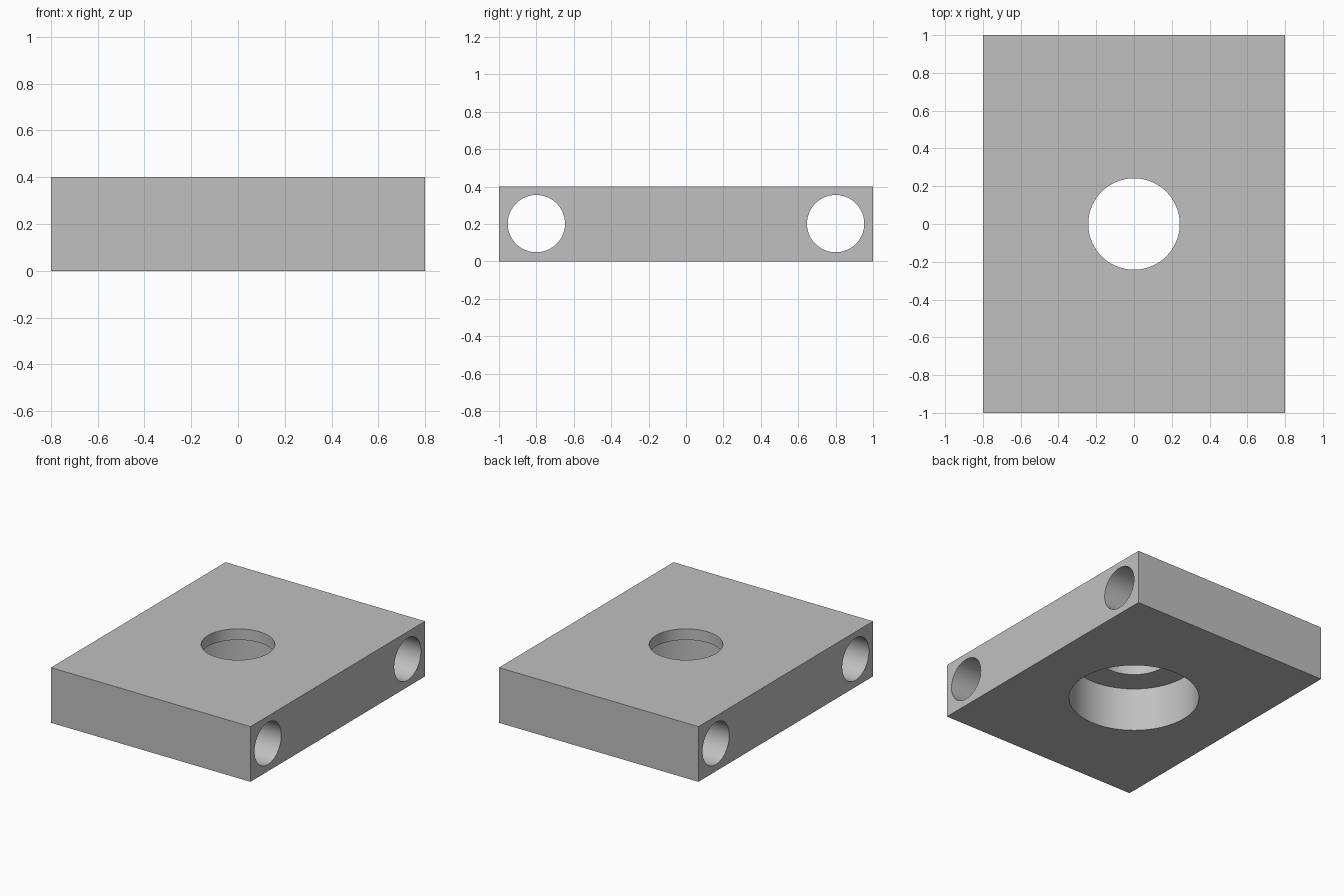
import bpy
import math

old = bpy.data.objects.get("Cube")
if old:
    bpy.data.objects.remove(old, do_unlink=True)

WIDTH, LENGTH, HEIGHT = 1.6, 2.0, 0.4
LEDGE_Z = 0.32

grey = bpy.data.materials.new("plain_grey")
grey.use_nodes = True
colour = (0.53, 0.53, 0.53, 1)
grey.diffuse_color = colour
grey.node_tree.nodes["Principled BSDF"].inputs["Base Color"].default_value = colour

# Rectangular block
bpy.ops.mesh.primitive_cube_add(size=1, location=(0, 0, HEIGHT / 2))
block = bpy.context.object
block.name = "drilled_block"
block.scale = (WIDTH, LENGTH, HEIGHT)
bpy.ops.object.transform_apply(location=True, rotation=False, scale=True)
block.data.materials.append(grey)


def drill(name, radius, depth, location, rotation=(0, 0, 0)):
    """Cut a round hole through the block."""
    bpy.ops.mesh.primitive_cylinder_add(vertices=96, radius=radius, depth=depth,
                                        location=location, rotation=rotation)
    cutter = bpy.context.object
    cutter.name = name
    cutter.hide_render = True
    cutter.data.materials.append(grey)
    cut = block.modifiers.new(name, 'BOOLEAN')
    cut.operation = 'DIFFERENCE'
    cut.solver = 'EXACT'
    cut.object = cutter
    bpy.ops.object.select_all(action='DESELECT')
    block.select_set(True)
    bpy.context.view_layer.objects.active = block
    bpy.ops.object.modifier_apply(modifier=cut.name)
    bpy.data.objects.remove(cutter, do_unlink=True)


# Wide counterbore from below, then the narrower hole through the top
drill("counterbore", 0.436, 2 * LEDGE_Z, (0, 0, 0))
drill("centre_hole", 0.242, 1, (0, 0, HEIGHT / 2))

# Two cross holes running from side to side
for side in (-1, 1):
    drill("cross_hole", 0.153, 2 * WIDTH, (0, 0.8 * side, 0.202),
          (0, math.pi / 2, 0))

bpy.ops.object.shade_smooth_by_angle(angle=math.radians(30))
